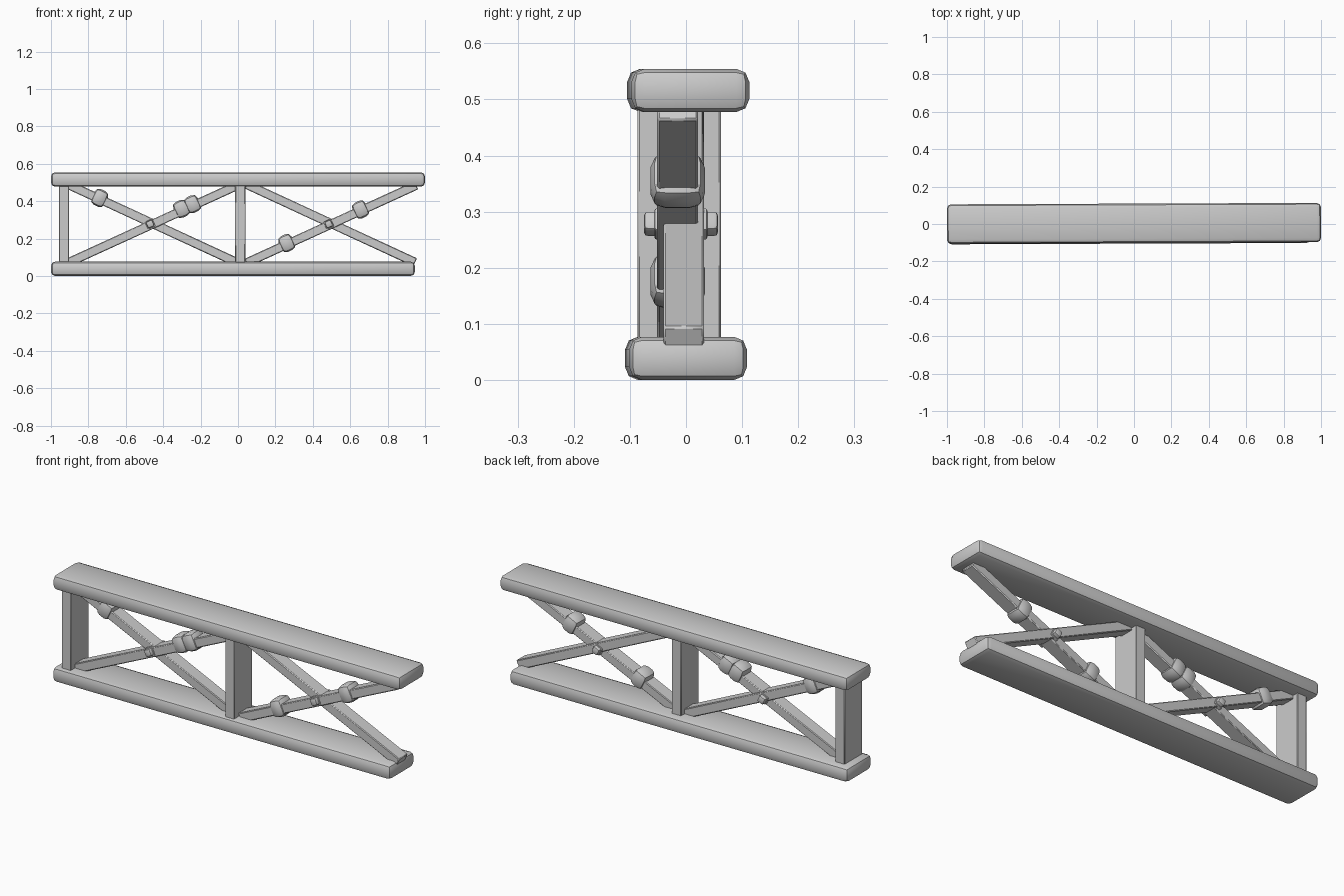
import bpy, math
from mathutils import Vector

cube = bpy.data.objects.get("Cube")
if cube:
    bpy.data.objects.remove(cube, do_unlink=True)

# One plain grey for the whole truss
grey = bpy.data.materials.new("plain grey")
grey.use_nodes = True
tone = (0.6, 0.6, 0.6, 1)
grey.diffuse_color = tone
grey.node_tree.nodes["Principled BSDF"].inputs["Base Color"].default_value = tone


def block(name, centre, size, bevel, pitch=0, yaw=0, segments=2):
    """Bevelled box; pitch raises its +x end, yaw turns it about z."""
    bpy.ops.mesh.primitive_cube_add(size=1, location=centre)
    ob = bpy.context.object
    ob.name = name
    ob.scale = size
    bpy.ops.object.transform_apply(location=False, rotation=False, scale=True)
    ob.rotation_euler = (0, -pitch, yaw)
    ob.data.materials.append(grey)
    mod = ob.modifiers.new("rounded edges", "BEVEL")
    mod.width = bevel
    mod.segments = segments
    bpy.ops.object.modifier_apply(modifier=mod.name)
    bpy.ops.object.shade_smooth_by_angle(angle=math.radians(40))
    return ob


def brace(name, start, end, y):
    """Diagonal timber between two (x, z) points."""
    a, b = Vector(start), Vector(end)
    d, mid = b - a, (a + b) / 2
    block(name, (mid.x, y, mid.y), (d.length, 0.073, 0.048), 0.004,
          math.atan2(d.y, d.x), segments=1)


def band(name, x, z, y, pitch):
    """Bulging binding wrapped round a brace."""
    block(name, (x, y, z), (0.078, 0.097, 0.092), 0.026, pitch)


# Long horizontal beams, very slightly askew
skew = math.radians(0.22)
block("top_beam", (0, 0.004, 0.516), (2.0, 0.21, 0.077), 0.023, yaw=skew)
block("bottom_beam", (-0.027, 0, 0.0385), (1.945, 0.21, 0.077), 0.023, yaw=skew)

# Upright posts
for name, x in (("end_post", -0.93), ("middle_post", 0.012)):
    block(name, (x, -0.012, 0.278), (0.054, 0.148, 0.43), 0.003, segments=1)

# Crossed braces and the pegs through them
RISE_Y, FALL_Y = -0.015, -0.004
slope = math.atan2(0.41, 0.87)
for side, x in (("right", -0.47), ("left", 0.485)):
    brace(side + "_rising_brace", (x - 0.44, 0.07), (x + 0.468, 0.485), RISE_Y)
    brace(side + "_falling_brace", (x - 0.44, 0.49), (x + 0.462, 0.073), FALL_Y)
    block(side + "_peg_collar", (x, -0.009, 0.278), (0.044, 0.094, 0.044), 0.004, slope)
    block(side + "_peg", (x, -0.009, 0.278), (0.036, 0.132, 0.036), 0.007, slope)

# Bindings
band("falling_binding", -0.74, 0.417, FALL_Y, -slope)
for i, (x, z) in enumerate(((-0.302, 0.359), (-0.243, 0.384), (0.26, 0.176), (0.655, 0.355))):
    band(f"rising_binding_{i + 1}", x, z, RISE_Y, slope)
